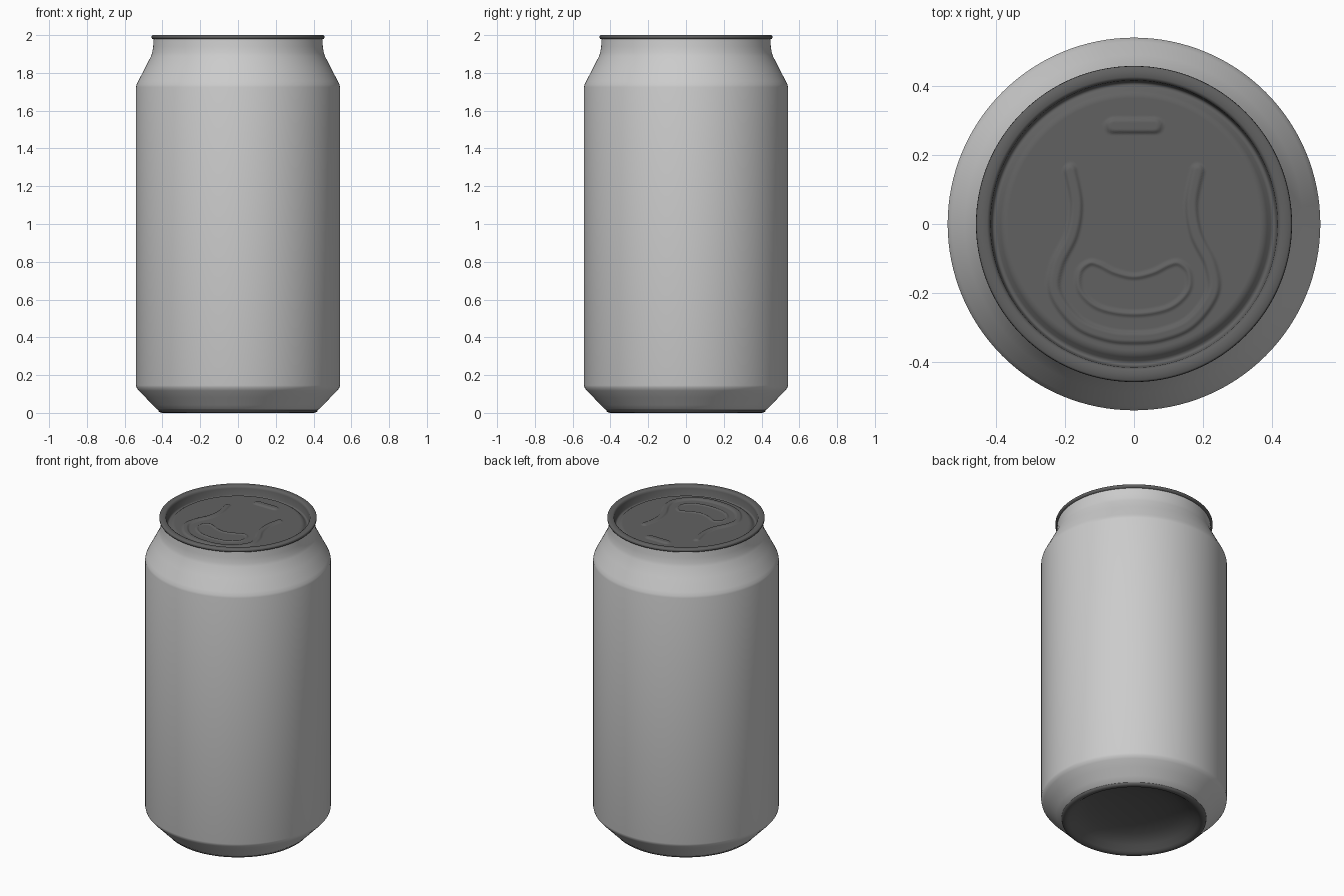
import bpy, math
from mathutils import Vector, kdtree

if "Cube" in bpy.data.objects:
    bpy.data.objects.remove(bpy.data.objects["Cube"])

dark = bpy.data.materials.new("dark_metal")
dark.diffuse_color = (0.12, 0.12, 0.12, 1)
dark.use_nodes = True
dark.node_tree.nodes["Principled BSDF"].inputs["Base Color"].default_value = dark.diffuse_color


def lathe(name, profile, segs, mat=None, height=None, angle=40):
    """Revolve (radius, z) points about z; a zero radius becomes a pole."""
    verts, rings, faces = [], [], []
    for r, z in profile:
        n = 1 if r == 0 else segs
        rings.append(range(len(verts), len(verts) + n))
        for i in range(n):
            a = 2 * math.pi * i / segs
            x, y = r * math.cos(a), r * math.sin(a)
            verts.append((x, y, z + (height(x, y) if height else 0)))
    for a, b in zip(rings, rings[1:]):
        for i in range(segs):
            j = (i + 1) % segs
            if len(b) == 1:
                faces.append((a[i], a[j], b[0]))
            else:
                faces.append((a[i], a[j], b[j], b[i]))
    me = bpy.data.meshes.new(name)
    me.from_pydata(verts, [], faces)
    ob = bpy.data.objects.new(name, me)
    bpy.context.collection.objects.link(ob)
    if mat:
        me.materials.append(mat)
    bpy.ops.object.select_all(action='DESELECT')
    ob.select_set(True)
    bpy.context.view_layer.objects.active = ob
    bpy.ops.object.shade_smooth_by_angle(angle=math.radians(angle))
    return ob


def smooth_path(pts, closed=False, n=24):
    """Catmull-Rom samples through 2D points."""
    p = [Vector((x, y, 0)) for x, y in pts]
    p = [p[-1]] + p + p[:2] if closed else [p[0]] + p + [p[-1]]
    out = []
    for a, b, c, d in zip(p, p[1:], p[2:], p[3:]):
        for k in range(n):
            t = k / n
            out.append(0.5 * (2 * b + (c - a) * t + (2 * a - 5 * b + 4 * c - d) * t * t
                              + (3 * b - a - 3 * c + d) * t ** 3))
    return out if closed else out + [p[-1]]


def mirrored(half):
    """Extend a right-hand path that ends on x = 0 to the left side."""
    return half + [(-x, y) for x, y in reversed(half) if x > 0]


def tree(points):
    kd = kdtree.KDTree(len(points))
    for i, p in enumerate(points):
        kd.insert(p, i)
    kd.balance()
    return kd


# Pressed relief on the lid: U-shaped bead, mouth outline, small finger bead
u_bead = mirrored([(0.185, 0.155), (0.167, 0.06), (0.18, -0.03), (0.222, -0.12),
                   (0.228, -0.2), (0.165, -0.285), (0.08, -0.322), (0, -0.33)])
mouth_right = [(0.055, -0.14), (0.1, -0.118), (0.13, -0.113), (0.158, -0.14),
               (0.155, -0.195), (0.1, -0.243)]
mouth = ([(0, -0.152)] + mouth_right + [(0, -0.26)]
         + [(-x, y) for x, y in reversed(mouth_right)])
reliefs = [  # (tree, half width, height)
    (tree(smooth_path(u_bead)), 0.022, 0.008),
    (tree(smooth_path(mouth, True)), 0.012, 0.006),
    (tree(smooth_path([(-0.06, 0.285), (0.06, 0.285)], n=60)), 0.026, 0.008),
]


def relief(x, y):
    if math.hypot(x, y) > 0.365:
        return 0
    h = 0
    for kd, w, top in reliefs:
        t = min(1, max(0, (w - kd.find((x, y, 0))[2]) / 0.013))
        h = max(h, top * t * t * (3 - 2 * t))
    return h


# Can wall: lower taper, straight side, shoulder and neck
lathe("can_body", [(0.42, 0.014), (0.432, 0.022), (0.452, 0.042), (0.49, 0.082),
                   (0.525, 0.117), (0.537, 0.133), (0.54, 0.146), (0.54, 1.725),
                   (0.537, 1.738), (0.528, 1.757), (0.49, 1.83), (0.46, 1.889),
                   (0.454, 1.908), (0.449, 1.94), (0.446, 1.985)], 128)

# Base: standing ring and inward dome
lathe("can_base", [(0, 0.1), (0.1, 0.097), (0.2, 0.087), (0.27, 0.072), (0.31, 0.057),
                   (0.345, 0.037), (0.375, 0.012), (0.388, 0.003), (0.4, 0),
                   (0.412, 0.002), (0.42, 0.008), (0.422, 0.016)][::-1], 128, dark)
bpy.data.objects["can_base"].data.flip_normals()

# Lid: seamed rim, countersink groove and embossed panel
rim = [(0.446, 1.978), (0.455, 1.981), (0.458, 1.988), (0.457, 1.996), (0.452, 2.0),
       (0.426, 2.0), (0.419, 1.996), (0.416, 1.985), (0.412, 1.945), (0.408, 1.939),
       (0.402, 1.938), (0.396, 1.941), (0.386, 1.951), (0.378, 1.956), (0.369, 1.958)]
panel = [(0.365 * (1 - i / 85), 1.958) for i in range(85)] + [(0, 1.958)]
lathe("can_lid", rim + panel, 256, dark, relief, 50)

# Consistent outward normals for the base underside
me = bpy.data.objects["can_base"].data
if me.polygons[-1].normal.z > 0:
    me.flip_normals()
